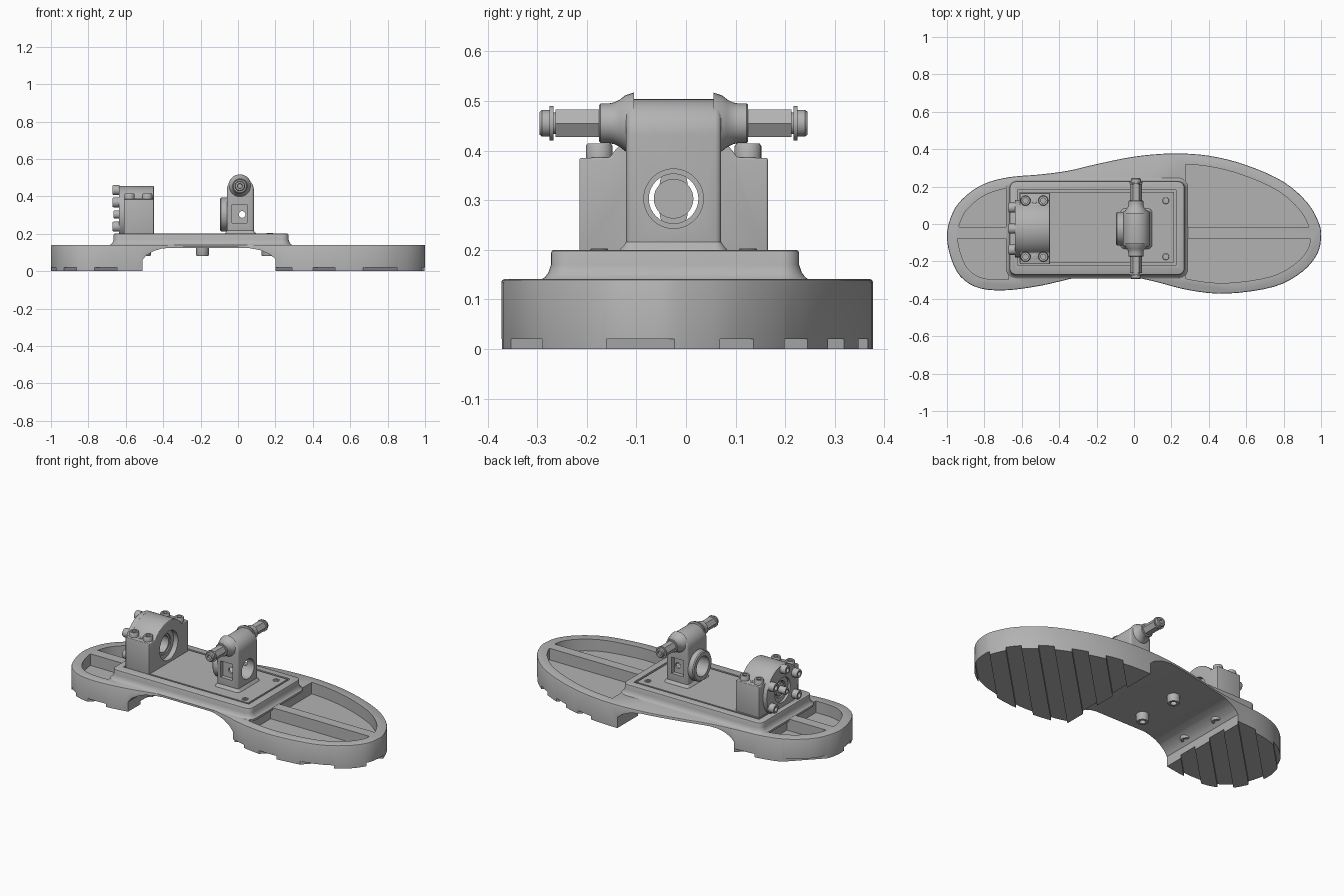
import bpy, bmesh, math
from mathutils import Vector

if "Cube" in bpy.data.objects:
    bpy.data.objects.remove(bpy.data.objects["Cube"])

grey = bpy.data.materials.new("plain grey")
grey.use_nodes = True
colour = (0.45, 0.45, 0.45, 1)
grey.diffuse_color = colour
grey.node_tree.nodes["Principled BSDF"].inputs["Base Color"].default_value = colour

MID = -0.025          # centre line of the machinery along y
AXIS_Z = 0.303        # height of the bearing axis
SHAFT = (0.01, 0.455)  # cross shaft in x, z
PLACE = {"x": lambda u, v, t: (t, u, v),
         "y": lambda u, v, t: (u, t, v),
         "z": lambda u, v, t: (u, v, t)}


def activate(ob):
    bpy.ops.object.select_all(action="DESELECT")
    ob.select_set(True)
    bpy.context.view_layer.objects.active = ob


def loft(name, axis, rings, bevel=0):
    """Skin a stack of (position, outline) rings along an axis and cap both ends."""
    bm = bmesh.new()
    loops = [[bm.verts.new(PLACE[axis](u, v, t)) for u, v in pts] for t, pts in rings]
    for a, b in zip(loops, loops[1:]):
        for i in range(len(a)):
            bm.faces.new((a[i - 1], a[i], b[i], b[i - 1]))
    bm.faces.new(loops[0])
    bm.faces.new(loops[-1])
    bmesh.ops.recalc_face_normals(bm, faces=bm.faces)
    mesh = bpy.data.meshes.new(name)
    bm.to_mesh(mesh)
    bm.free()
    mesh.materials.append(grey)
    ob = bpy.data.objects.new(name, mesh)
    bpy.context.collection.objects.link(ob)
    activate(ob)
    if bevel:
        mod = ob.modifiers.new("round", "BEVEL")
        mod.width, mod.segments, mod.angle_limit = bevel, 3, math.radians(50)
        bpy.ops.object.modifier_apply(modifier="round")
    bpy.ops.object.shade_smooth_by_angle(angle=math.radians(35))
    return ob


def prism(name, axis, pts, lo, hi, bevel=0):
    return loft(name, axis, [(lo, pts), (hi, pts)], bevel)


def circle(c, r, n=32, start=0, sweep=360):
    steps = n if sweep == 360 else n - 1
    angles = [math.radians(start + sweep * i / steps) for i in range(n)]
    return [(c[0] + r * math.cos(a), c[1] + r * math.sin(a)) for a in angles]


def cylinder(name, axis, c, r, lo, hi, n=32):
    return prism(name, axis, circle(c, r, n), lo, hi)


def lathe(name, axis, c, profile, n=32):
    return loft(name, axis, [(t, circle(c, r, n)) for t, r in profile])


def rect(x0, x1, y0, y1):
    return [(x0, y0), (x1, y0), (x1, y1), (x0, y1)]


def round_rect(x0, x1, y0, y1, r, grow=0):
    corners = [(x1 - r, y1 - r), (x0 + r, y1 - r), (x0 + r, y0 + r), (x1 - r, y0 + r)]
    return [p for i, c in enumerate(corners) for p in circle(c, r + grow, 7, 90 * i, 90)]


def cut(ob, *cutters, operation="DIFFERENCE"):
    for c in cutters:
        activate(ob)
        mod = ob.modifiers.new("cut", "BOOLEAN")
        mod.operation, mod.solver, mod.object = operation, "EXACT", c
        bpy.ops.object.modifier_apply(modifier="cut")
        bpy.data.objects.remove(c)
    bpy.ops.object.shade_smooth_by_angle(angle=math.radians(35))


def bolt(name, axis, c, r, base, top):
    """Socket head bolt whose head grows from base to top."""
    h = top - base
    lathe(name, axis, c, [(base, r), (base + h * .85, r), (top, r * .88),
                          (top, r * .5), (base + h * .5, r * .5)], 20)


# Foot outline, smoothed through a few control points
control = [Vector(p) for p in (
    (-1, -.08), (-.97, .06), (-.9, .15), (-.8, .215), (-.67, .25), (-.5, .265),
    (-.35, .285), (-.2, .32), (0, .36), (.2, .377), (.4, .365), (.6, .315),
    (.8, .225), (.93, .11), (.99, 0), (1, -.07), (.98, -.16), (.9, -.255),
    (.75, -.335), (.5, -.372), (.3, -.355), (.1, -.305), (-.05, -.275),
    (-.15, -.27), (-.3, -.285), (-.5, -.33), (-.7, -.355), (-.85, -.335), (-.95, -.25))]
outline = []
for i, p in enumerate(control):
    a, q, b = control[i - 1], control[(i + 1) % len(control)], control[(i + 2) % len(control)]
    for t in (0, .25, .5, .75):
        outline.append(p + t * (q - a) / 2 + t * t * (2 * a - 5 * p + 4 * q - b) / 2
                       + t ** 3 * (3 * p - a - 3 * q + b) / 2)


def inset(d):
    result = []
    for i, p in enumerate(outline):
        run = (outline[(i + 1) % len(outline)] - outline[i - 1]).normalized()
        result.append(p + Vector((run.y, -run.x)) * d)
    return result


# Sole with arch, pockets and diagonal tread
sole = loft("sole", "z", [(0, outline), (.135, outline), (.139, inset(.002)), (.141, inset(.006))])
arch = [(-.51, -.1), (-.51, .06), (-.49, .085), (-.45, .108), (-.41, .12), (-.36, .125),
        (.05, .125), (.12, .112), (.17, .09), (.2, .065), (.2, -.1)]
cut(sole, prism("arch_cutter", "y", arch, -1, 1))
for x0, x1 in ((.275, 2), (-2, -.67)):
    for y0, y1 in ((-.017, 1), (-1, -.078)):
        pocket = prism("pocket_cutter", "z", inset(.057), .07, .3)
        cut(pocket, prism("pocket_limit", "z", rect(x0, x1, y0, y1), 0, 1), operation="INTERSECT")
        cut(sole, pocket)
toe_grooves = [.83 + .25 * k for k in range(-3, 2)]
heel_grooves = [-.595 + .24 * k for k in range(-2, 2)]
for c in toe_grooves + heel_grooves:
    a, b = c - .06, c + .06
    strip = [(a - 1, -1), (b - 1, -1), (b + 1, 1), (a + 1, 1)]
    cut(sole, prism("groove_cutter", "z", strip, -.1, .02))

# Mounting platform with flared foot and inlaid plate
frame = (-.665, .27, -.272, .228, .035)
platform = loft("platform", "z", [(z, round_rect(*frame, grow=g)) for z, g in (
    (.128, .02), (.14, .02), (.145, .012), (.155, .005), (.17, 0), (.194, 0), (.198, -.002), (.2, -.006))])
cut(platform, prism("recess_cutter", "z", rect(-.622, .225, -.218, .183), .185, .3))
prism("inlaid_plate", "z", rect(-.612, .213, -.207, .172), .18, .199)
for y in (MID - .15, MID + .15):
    bolt("plate_screw", "z", (.17, y), .018, .19, .203)
for x in (-.5, -.19, .16):
    for y in (MID - .13, MID + .13):
        bolt("underside_bolt", "z", (x, y), .035, .14, .08)

# Bearing block with domed cap
centre = (MID, AXIS_Z)
dome = circle(centre, .153, 25, 33, 114)
housing = [(MID + .19, .19), (MID + .19, .385)] + dome + [(MID - .19, .385), (MID - .19, .19)]
block = prism("bearing_block", "x", housing, -.61, -.45, .004)
cut(block, cylinder("bore_cutter", "x", centre, .062, -1, 0),
    cylinder("counterbore_cutter", "x", centre, .088, -.48, 0))
flange = cylinder("bearing_flange", "x", centre, .153, -.635, -.608, 48)
cut(flange, cylinder("bore_cutter", "x", centre, .075, -1, 0),
    prism("flange_base_cutter", "z", rect(-1, 0, -1, 1), -.5, .19))
ring = cylinder("bearing_ring", "x", centre, .08, -.62, -.487, 40)
cut(ring, cylinder("bore_cutter", "x", centre, .05, -1, 0))
cylinder("bearing_hub", "x", centre, .04, -.62, -.53)
for angle in (90, 270):
    a = math.radians(angle)
    cylinder("hub_lobe", "x", (MID + .03 * math.cos(a), AXIS_Z + .03 * math.sin(a)), .028, -.61, -.54)
bolt("hub_bolt", "x", centre, .022, -.62, -.665)
for k in range(6):
    a = math.radians(90 + 60 * k)
    if k != 3:
        bolt("flange_bolt", "x", (MID + .13 * math.cos(a), AXIS_Z + .13 * math.sin(a)), .027, -.634, -.67)
for y in (MID - .15, MID + .15):
    for x in (-.58, -.485):
        bolt("block_bolt", "z", (x, y), .027, .38, .414)
    bolt("dowel", "z", (-.532, y), .015, .38, .388)

# Upright post with rounded head, bore and side windows
profile = [(.085, .19)] + circle((.0125, .431), .0725, 21, 0, 180) + [(-.06, .19)]
post = prism("post", "y", profile, MID - .096, MID + .096, .012)
boss = lathe("post_boss", "x", centre, [(-.04, .09), (-.09, .09), (-.096, .084)], 40)
cut(post, boss, operation="UNION")
cut(post, cylinder("bore_cutter", "x", centre, .06, -.3, .3, 40))
for side in (-1, 1):
    face = MID + side * .096
    lo, hi = sorted((face - side * .025, face + side * .1))
    cut(post, prism("window_cutter", "y", rect(-.033, .047, .258, .357), lo, hi))
cut(post, cylinder("cross_hole_cutter", "y", (.022, AXIS_Z), .018, -.5, .5, 20))
loft("post_foot", "z", [(z, round_rect(-.06, .085, MID - .096, MID + .096, .012, grow=g))
                        for z, g in ((.195, .014), (.202, .011), (.208, .005), (.216, 0))])

# Cross shaft, mirrored about the post
half = [(.08, .062), (.098, .056), (.108, .048), (.12, .042), (.13, .04), (.147, .04), (.15, .037),
        (.15, .022), (.242, .022), (.242, .035), (.25, .035), (.25, .027),
        (.265, .027), (.27, .023), (.27, .014), (.26, .012)]
for side in (-1, 1):
    lathe("cross_shaft", "y", SHAFT, [(MID + side * d, r) for d, r in half])
    cylinder("shaft_hex", "y", SHAFT, .032, MID + side * .145, MID + side * .238, 6)
